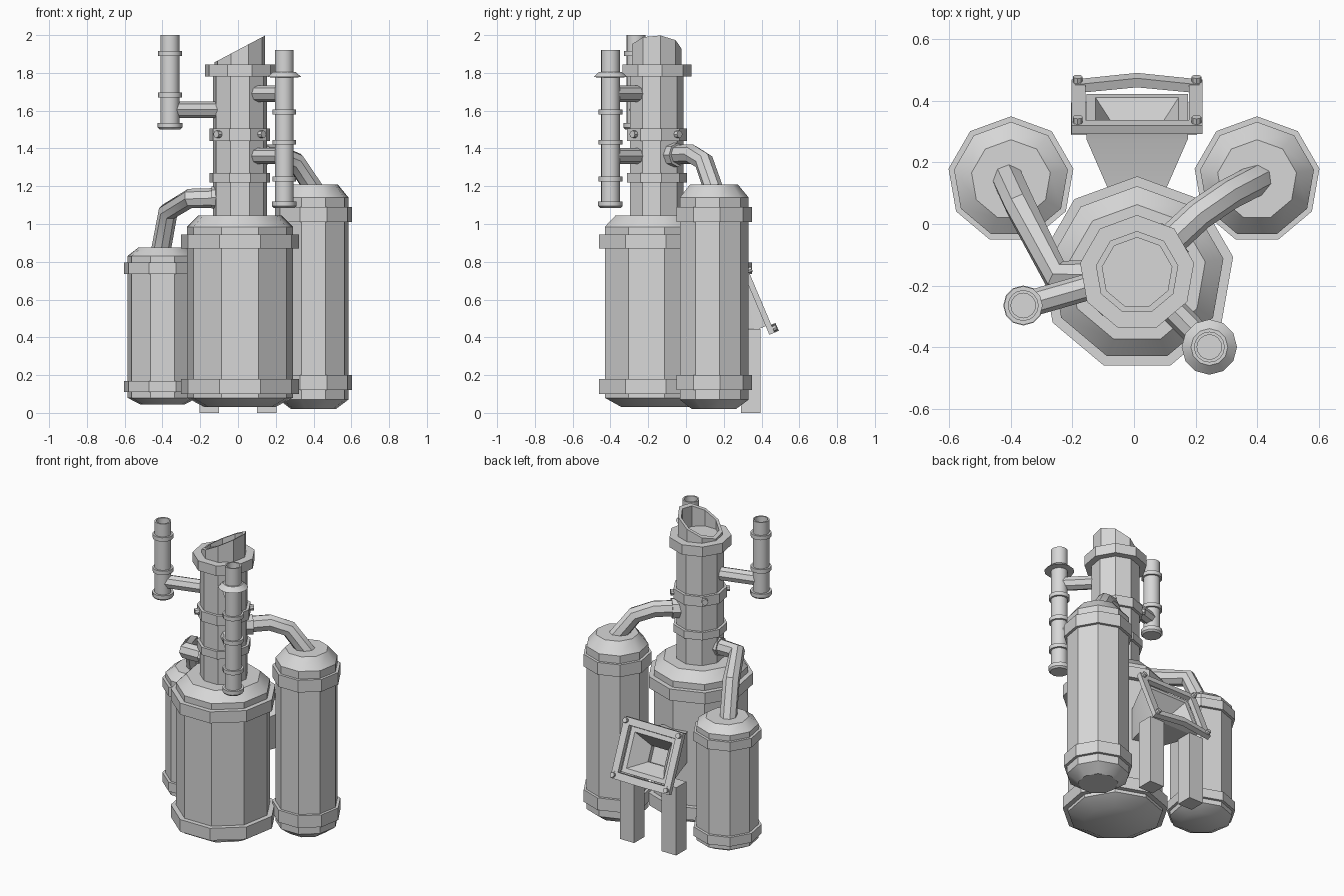
import bpy, bmesh, math
from mathutils import Vector

if "Cube" in bpy.data.objects:
    bpy.data.objects.remove(bpy.data.objects["Cube"])

grey = bpy.data.materials.new("plain_grey")
grey.diffuse_color = (0.68, 0.68, 0.68, 1)
grey.use_nodes = True
grey.node_tree.nodes["Principled BSDF"].inputs["Base Color"].default_value = grey.diffuse_color


def finish(obj, angle=35):
    bpy.ops.object.select_all(action='DESELECT')
    obj.select_set(True)
    bpy.context.view_layer.objects.active = obj
    bpy.ops.object.shade_smooth_by_angle(angle=math.radians(angle))


def add_mesh(name, bm, angle=35):
    bmesh.ops.recalc_face_normals(bm, faces=bm.faces)
    me = bpy.data.meshes.new(name)
    bm.to_mesh(me)
    bm.free()
    me.materials.append(grey)
    obj = bpy.data.objects.new(name, me)
    bpy.context.collection.objects.link(obj)
    finish(obj, angle)
    return obj


def lathe(name, x, y, profile, sides=9, slope=None):
    """Turned solid; profile is (radius, z) from bottom to end, both ends capped."""
    bm = bmesh.new()
    rings = []
    for r, z in profile:
        ring = []
        for i in range(sides):
            a = math.pi / 2 + 2 * math.pi * i / sides
            px, py = r * math.cos(a), r * math.sin(a)
            dz = slope[1] * px if slope and z >= slope[0] else 0
            ring.append(bm.verts.new((x + px, y + py, z + dz)))
        rings.append(ring)
    for a, b in zip(rings, rings[1:]):
        for i in range(sides):
            j = (i + 1) % sides
            bm.faces.new((a[i], a[j], b[j], b[i]))
    bm.faces.new(rings[0])
    bm.faces.new(rings[-1])
    return add_mesh(name, bm)


def band(name, x, y, r, z0, z1, sides=9):
    lathe(name, x, y, [(r, z0), (r, z1)], sides)


def pipe(name, points, r):
    cu = bpy.data.curves.new(name, 'CURVE')
    cu.dimensions = '3D'
    cu.bevel_depth = r
    cu.bevel_resolution = 2
    cu.use_fill_caps = True
    sp = cu.splines.new('POLY')
    sp.points.add(len(points) - 1)
    for p, co in zip(sp.points, points):
        p.co = (*co, 1)
    obj = bpy.data.objects.new(name, cu)
    bpy.context.collection.objects.link(obj)
    bpy.ops.object.select_all(action='DESELECT')
    obj.select_set(True)
    bpy.context.view_layer.objects.active = obj
    bpy.ops.object.convert(target='MESH')
    obj = bpy.context.object
    obj.data.materials.clear()
    obj.data.materials.append(grey)
    finish(obj, 40)


def loft(name, rings):
    """Solid through successive four-or-more-point loops, capped at both ends."""
    bm = bmesh.new()
    vs = [[bm.verts.new(p) for p in ring] for ring in rings]
    n = len(vs[0])
    for a, b in zip(vs, vs[1:]):
        for i in range(n):
            j = (i + 1) % n
            bm.faces.new((a[i], a[j], b[j], b[i]))
    bm.faces.new(vs[0])
    bm.faces.new(vs[-1])
    return add_mesh(name, bm, 20)


# Tanks: x, y, body radius, band radius, cap radii, bottom, top, bands
CX, CY = 0.01, -0.159
tanks = [
    ("main_tank", CX, -0.162, 0.285, 0.317, 0.19, 0.225, 0.03, 1.045, 0.08, 0.985,
     ((0.10, 0.18), (0.87, 0.945))),
    ("right_tank", 0.4, 0.144, 0.188, 0.206, 0.12, 0.13, 0.02, 1.21, 0.07, 1.14,
     ((0.12, 0.20), (1.01, 1.09))),
    ("left_tank", -0.4, 0.144, 0.188, 0.206, 0.12, 0.13, 0.045, 0.875, 0.08, 0.83,
     ((0.11, 0.17), (0.735, 0.795))),
]
for name, x, y, r, rb, r0, r1, z0, z1, s0, s1, bands in tanks:
    lathe(name, x, y, [(r0, z0), (r, s0), (r, s1), (r1, z1)])
    for k, (a, b) in enumerate(bands):
        band(f"{name}_band_{k}", x, y, rb, a, b)

# Central chimney with slanted open mouth
lathe("chimney", CX, CY,
      [(0.145, 1.0), (0.145, 1.8), (0.136, 1.8), (0.136, 1.927), (0.115, 1.927), (0.115, 1.72)],
      slope=(1.9, 0.53))
for k, (r, a, b) in enumerate([(0.163, 1.22, 1.27), (0.163, 1.44, 1.505), (0.188, 1.78, 1.845)]):
    band(f"chimney_flange_{k}", CX, CY, r, a, b)
for k in range(4):
    a = math.pi / 4 + k * math.pi / 2
    d = Vector((math.cos(a), math.sin(a), 0))
    c = Vector((CX, CY, 1.475))
    pipe(f"flange_bolt_{k}", [c + d * 0.14, c + d * 0.178], 0.02)


# Slim side stacks, hollow at the top
def stack(name, x, y, z0, z1, rings, arms):
    lathe(name, x, y, [(0.05, z0 + 0.01), (0.05, z1), (0.04, z1), (0.04, z1 - 0.12), (0.004, z1 - 0.25)], 16)
    lathe(name + "_cap", x, y, [(0.055, z0), (0.065, z0 + 0.01), (0.065, z0 + 0.035)], 12)
    for k, z in enumerate(rings):
        band(f"{name}_ring_{k}", x, y, 0.063, z, z + 0.026, 12)
    for k, z in enumerate(arms):
        pipe(f"{name}_arm_{k}", [(x, y, z), (CX, CY, z)], 0.043)


stack("right_stack", 0.245, -0.4, 1.085, 1.92, (1.225, 1.42, 1.58), (1.36, 1.69))
lathe("right_stack_skirt", 0.245, -0.4, [(0.05, 1.775), (0.09, 1.778), (0.06, 1.805)], 12)
stack("left_stack", -0.36, -0.265, 1.5, 2.0, (1.67, 1.89), (1.605,))

# Bent pipes from the side tanks into the chimney, with collars
pipe("right_bent_pipe", [(0.06, -0.11, 1.365), (0.21, 0.03, 1.37), (0.305, 0.095, 1.33),
                         (0.405, 0.147, 1.18)], 0.052)
pipe("right_pipe_collar", [(0.09, -0.085, 1.366), (0.135, -0.043, 1.366)], 0.064)
pipe("left_bent_pipe", [(-0.05, -0.165, 1.14), (-0.255, -0.165, 1.135), (-0.37, 0.06, 1.065),
                        (-0.41, 0.147, 0.85)], 0.052)
pipe("left_pipe_collar", [(-0.08, -0.165, 1.14), (-0.14, -0.165, 1.14)], 0.058)

# Rear hatch: local axes u (across), v (up the tilted panel), n (outward)
C = Vector((0.01, 0.395, 0.60))
U, V, N = Vector((1, 0, 0)), Vector((0, -0.39, 0.92)), Vector((0, 0.92, 0.39))


def at(u, v, n):
    return C + U * u + V * v + N * n


def rect(w, h, n):
    return [at(-w, -h, n), at(w, -h, n), at(w, h, n), at(-w, h, n)]


def bar(name, outline, v0, v1):
    loft(name, [[at(u, v, n) for u, n in outline] for v in (v0, v1)])


straight = [(-0.213, -0.03), (0.213, -0.03), (0.213, 0), (-0.213, 0)]
bowed = [(-0.213, -0.03), (0, -0.008), (0.213, -0.03), (0.213, 0), (0, 0.024), (-0.213, 0)]
bar("hatch_top_bar", straight, 0.145, 0.19)
bar("hatch_bottom_bar", bowed, -0.19, -0.145)
for s, side in ((-1, "left"), (1, "right")):
    bar(f"hatch_{side}_bar", [(s * 0.168, -0.03), (s * 0.213, -0.03), (s * 0.213, 0), (s * 0.168, 0)],
        -0.145, 0.145)
    for t, end in ((-1, "lower"), (1, "upper")):
        pipe(f"hatch_bolt_{side}_{end}", [at(s * 0.193, t * 0.168, -0.01), at(s * 0.193, t * 0.168, 0.02)], 0.016)
    # Hatch legs
    x0, x1 = C.x + s * 0.1 - 0.01, C.x + s * 0.205 - 0.01
    loft(f"{side}_leg", [[(x0, 0.29, z), (x1, 0.29, z), (x1, 0.395, z), (x0, 0.395, z)] for z in (0, 0.445)])

# Hopper: narrow at the tank, wide at the hatch, funnelled inside
throat = [Vector((C.x + u, 0.07, z)) for u, z in ((-0.075, 0.46), (0.075, 0.46), (0.075, 0.66), (-0.075, 0.66))]
loft("hopper", [throat, rect(0.165, 0.14, -0.07), rect(0.165, 0.14, -0.03),
                rect(0.135, 0.112, -0.03), rect(0.06, 0.05, -0.13), rect(0.06, 0.05, -0.16)])
